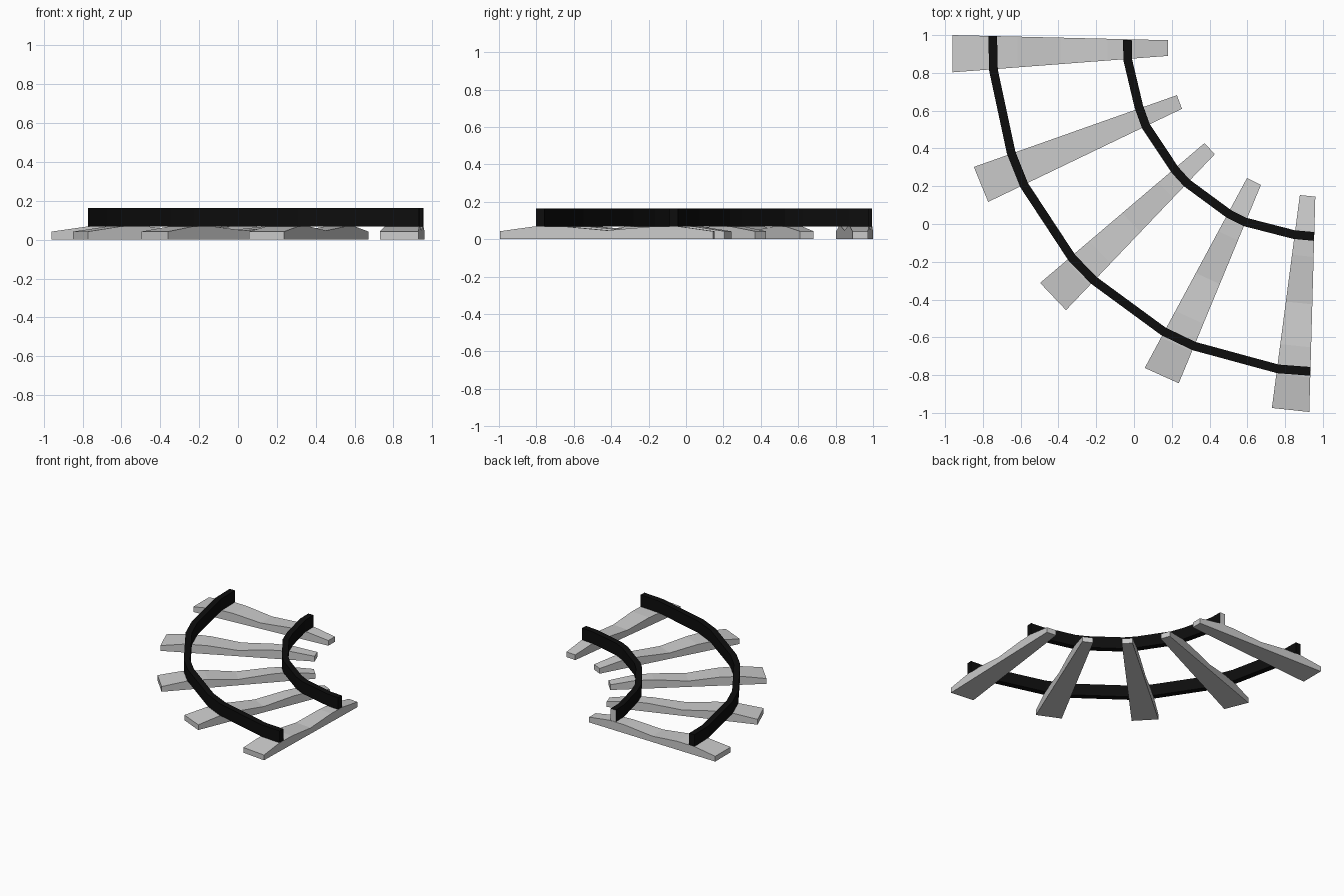
import bpy, bmesh
from mathutils import Vector

if "Cube" in bpy.data.objects:
    bpy.data.objects.remove(bpy.data.objects["Cube"])

black = bpy.data.materials.new("rail_black")
black.diffuse_color = (0.004, 0.004, 0.004, 1)
black.use_nodes = True
black.node_tree.nodes["Principled BSDF"].inputs["Base Color"].default_value = black.diffuse_color


def loft(name, sections, mats=()):
    """Skin a run of four-cornered sections and cap both ends."""
    bm = bmesh.new()
    rings = [[bm.verts.new(p) for p in s] for s in sections]
    first = bm.faces.new(rings[0])
    bm.faces.new(rings[-1][::-1])
    for a, b in zip(rings, rings[1:]):
        for i in range(4):
            j = (i + 1) % 4
            bm.faces.new((a[i], b[i], b[j], a[j]))
    if len(mats) > 1:
        first.material_index = 1
    bmesh.ops.recalc_face_normals(bm, faces=bm.faces[:])
    me = bpy.data.meshes.new(name)
    bm.to_mesh(me)
    bm.free()
    for m in mats:
        me.materials.append(m)
    ob = bpy.data.objects.new(name, me)
    bpy.context.collection.objects.link(ob)
    return ob


# Sleepers: tapered planks, raised under each rail and dipped in the middle
profile = [(0, 0.042), (0.16, 0.068), (0.30, 0.068), (0.5, 0.047),
           (0.72, 0.068), (0.84, 0.068), (1, 0.042)]
# outer left, outer right, inner left, inner right corners in plan
sleepers = [
    ((-0.96, 1.0), (-0.96, 0.803), (0.18, 0.973), (0.18, 0.89)),
    ((-0.848, 0.302), (-0.772, 0.117), (0.227, 0.682), (0.254, 0.61)),
    ((-0.497, -0.312), (-0.36, -0.456), (0.373, 0.428), (0.428, 0.37)),
    ((0.057, -0.762), (0.237, -0.843), (0.598, 0.243), (0.672, 0.207)),
    ((0.73, -0.974), (0.928, -0.995), (0.878, 0.153), (0.96, 0.145)),
]
for n, corners in enumerate(sleepers):
    ol, orr, il, ir = (Vector(c) for c in corners)
    sections = []
    for t, h in profile:
        l, r = ol.lerp(il, t), orr.lerp(ir, t)
        sections.append([(*l, 0), (*r, 0), (*r, h), (*l, h)])
    loft(f"sleeper_{n + 1}", sections)


# Rails: rectangular bars mitred along a faceted curve
def rail(name, path, mats, half=0.023, z0=0.068, z1=0.163):
    pts = [Vector(p) for p in path]
    sections = []
    for i, p in enumerate(pts):
        a = (p - pts[i - 1]).normalized() if i else None
        b = (pts[i + 1] - p).normalized() if i + 1 < len(pts) else a
        a = a or b
        d = (a + b).normalized()
        side = Vector((-d.y, d.x)) * half / d.dot(a)
        l, r = p + side, p - side
        sections.append([(*l, z0), (*r, z0), (*r, z1), (*l, z1)])
    loft(name, sections, mats)


rail("outer_rail", [(-0.748, 0.995), (-0.744, 0.815), (-0.65, 0.376),
                    (-0.582, 0.206), (-0.328, -0.18), (-0.212, -0.299),
                    (0.155, -0.568), (0.317, -0.646), (0.762, -0.767),
                    (0.933, -0.78)], [black])
# the inner rail has one plain grey end
rail("inner_rail", [(-0.035, 0.975), (-0.033, 0.868), (0.026, 0.62),
                    (0.063, 0.518), (0.217, 0.286), (0.28, 0.217),
                    (0.503, 0.053), (0.587, 0.011), (0.847, -0.056),
                    (0.953, -0.066)], [black, None])
